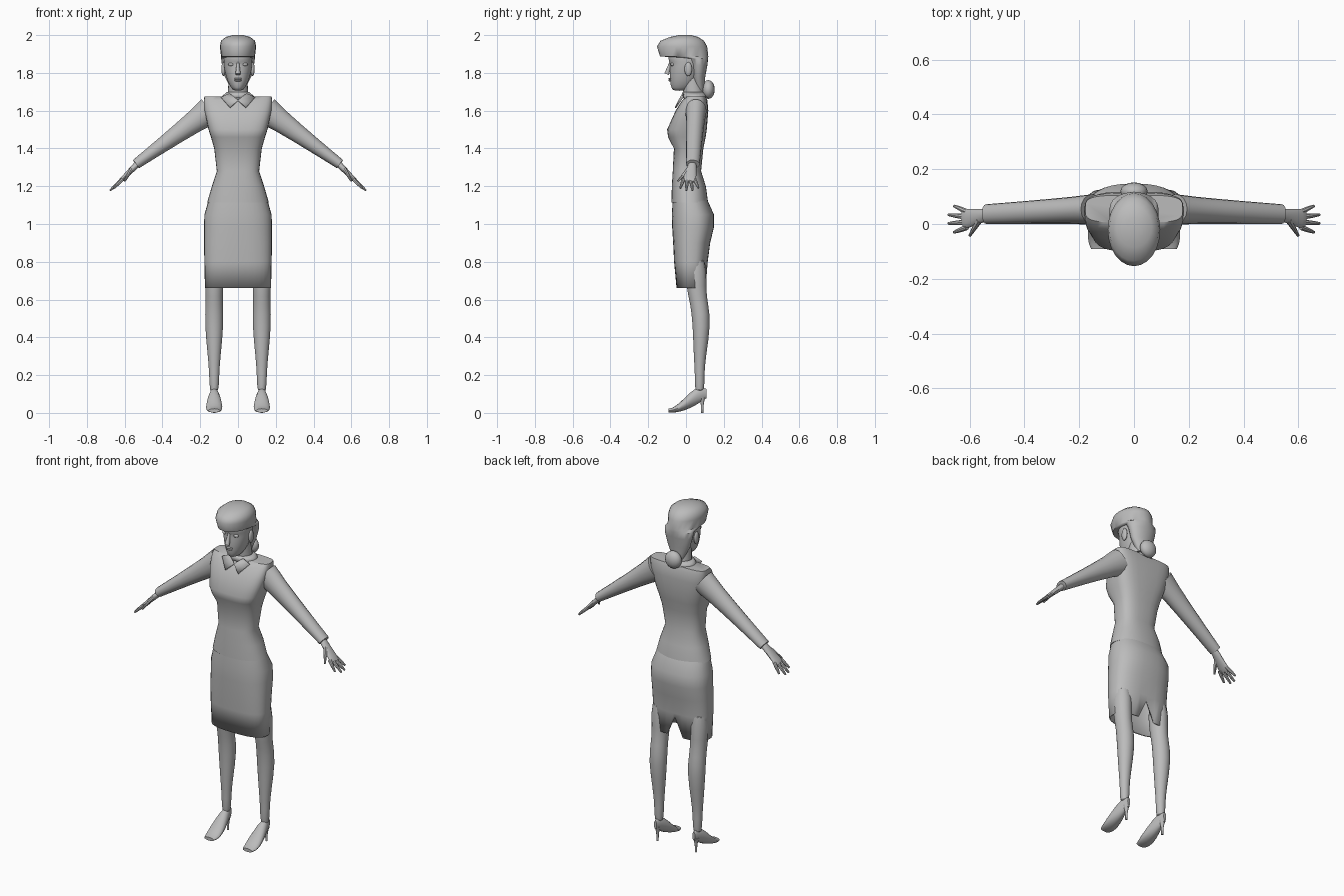
import bpy, bmesh, math
from mathutils import Vector

cube = bpy.data.objects.get("Cube")
if cube:
    bpy.data.objects.remove(cube, do_unlink=True)

tone = (.5, .5, .5, 1)
grey = bpy.data.materials.new("plain_grey")
grey.use_nodes = True
grey.diffuse_color = tone
grey.node_tree.nodes["Principled BSDF"].inputs["Base Color"].default_value = tone


def finish(name, bm, mirror=False, subdivide=False, thickness=0, sharp_angle=40):
    """Turn a bmesh into a shaded object with its modifiers."""
    bmesh.ops.recalc_face_normals(bm, faces=bm.faces)
    mesh = bpy.data.meshes.new(name)
    bm.to_mesh(mesh)
    bm.free()
    mesh.materials.append(grey)
    mesh.shade_smooth()
    mesh.set_sharp_from_angle(angle=math.radians(sharp_angle))
    obj = bpy.data.objects.new(name, mesh)
    bpy.context.collection.objects.link(obj)
    if thickness:
        obj.modifiers.new("Solidify", "SOLIDIFY").thickness = thickness
    if mirror:
        obj.modifiers.new("Mirror", "MIRROR")
    if subdivide:
        obj.modifiers.new("Subdivision", "SUBSURF")


def mix(a, b, t):
    return a + (b - a) * t


def level(z, half, front, back, x=0):
    """Horizontal section: centre and its two half axes."""
    return (Vector((x, (front + back) / 2, z)),
            Vector((half, 0, 0)), Vector((0, (back - front) / 2, 0)))


def loft(rings, sides=24, square=(2, 2), close_start=True, close_end=True):
    """Skin sections; squareness changes evenly from first to last."""
    bm = bmesh.new()
    rows = []
    for k, (centre, u, v) in enumerate(rings):
        power = 2 / mix(square[0], square[1], k / (len(rings) - 1))
        row = []
        for i in range(sides):
            angle = math.tau * i / sides
            s, t = math.cos(angle), math.sin(angle)
            s = math.copysign(abs(s) ** power, s)
            t = math.copysign(abs(t) ** power, t)
            row.append(bm.verts.new(centre + u * s + v * t))
        rows.append(row)
    for low, high in zip(rows, rows[1:]):
        for i in range(sides):
            j = (i + 1) % sides
            bm.faces.new((low[i], low[j], high[j], high[i]))
    if close_start:
        bm.faces.new(rows[0][::-1])
    if close_end:
        bm.faces.new(rows[-1])
    return bm


def limb(start, end, deep, wide, ease=1, steps=5, sides=12):
    """Straight tapered limb; deep and wide give start and end radii."""
    start, end = Vector(start), Vector(end)
    along = (end - start).normalized()
    u = Vector((0, 1, 0))
    u = (u - along * u.dot(along)).normalized()
    v = along.cross(u)
    rings = []
    for k in range(steps + 1):
        t = k / steps
        rings.append((start.lerp(end, t), u * mix(*deep, t ** ease),
                      v * mix(*wide, t ** ease)))
    return loft(rings, sides)


def ball(name, centre, radii, mirror=False):
    bm = bmesh.new()
    bmesh.ops.create_uvsphere(bm, u_segments=16, v_segments=10, radius=1)
    bmesh.ops.scale(bm, vec=radii, verts=bm.verts)
    bmesh.ops.translate(bm, vec=centre, verts=bm.verts)
    finish(name, bm, mirror)


# Fitted jacket with a nipped waist and square shoulders
jacket = loft([
    level(z=1.115, half=.163, front=-.077, back=.117),
    level(z=1.2, half=.138, front=-.075, back=.105),
    level(z=1.28, half=.112, front=-.07, back=.08),
    level(z=1.4, half=.126, front=-.064, back=.092),
    level(z=1.46, half=.143, front=-.095, back=.104),
    level(z=1.5, half=.156, front=-.1, back=.11),
    level(z=1.6, half=.178, front=-.055, back=.118),
    level(z=1.655, half=.181, front=-.02, back=.113),
    level(z=1.675, half=.178, front=.005, back=.105),
], sides=32, square=(2.2, 4))
finish("jacket", jacket)

# Pencil skirt with an open hem, slit into a point at the back
skirt = loft([
    level(z=.66, half=.175, front=-.05, back=.105),
    level(z=.8, half=.178, front=-.063, back=.115),
    level(z=.9, half=.18, front=-.068, back=.128),
    level(z=.98, half=.18, front=-.073, back=.147),
    level(z=1.05, half=.178, front=-.075, back=.148),
    level(z=1.13, half=.155, front=-.07, back=.112),
], sides=32, square=(2.7, 2.3), close_start=False)
skirt.verts.ensure_lookup_table()
skirt.verts[8].co.z = .775
finish("skirt", skirt, thickness=.008)

# Sleeves
sleeve = limb(start=(.15, .053, 1.6), end=(.54, .036, 1.317),
              deep=(.056, .036), wide=(.075, .027), ease=.7, sides=16)
finish("sleeves", sleeve, mirror=True)

# Hands: flat palm, four fanned fingers and a thumb
palm = limb(start=(.52, .036, 1.33), end=(.63, .016, 1.22),
            deep=(.02, .04), wide=(.019, .011))
finish("palms", palm, mirror=True, subdivide=True)
for i, name in enumerate(("index", "middle", "ring", "little")):
    fan = i - 1.5
    finger = limb(start=(.61, .016 + .019 * fan, 1.238),
                  end=(.68 - .01 * fan ** 2, .018 + .032 * fan, 1.176 + .006 * fan ** 2),
                  deep=(.01, .005), wide=(.01, .005), ease=2, sides=8)
    finish(name + "_fingers", finger, mirror=True)
thumb = limb(start=(.565, .015, 1.29), end=(.6, -.043, 1.227),
             deep=(.014, .005), wide=(.012, .005), sides=8)
finish("thumbs", thumb, mirror=True)

# Bare legs with knee and calf
middle = .126
leg = loft([
    level(z=.85, half=.06, front=-.015, back=.115, x=middle),
    level(z=.65, half=.047, front=.002, back=.105, x=middle),
    level(z=.58, half=.046, front=.022, back=.118, x=middle),
    level(z=.47, half=.052, front=.035, back=.133, x=middle),
    level(z=.3, half=.034, front=.04, back=.106, x=middle),
    level(z=.2, half=.026, front=.048, back=.096, x=middle),
    level(z=.1, half=.026, front=.044, back=.1, x=middle),
], sides=16)
finish("legs", leg, mirror=True, subdivide=True)

# High-heeled shoes: the sole climbs smoothly from toe to heel
sections = []
for k in range(11):
    t = k / 10
    climb = t * t * (3 - 2 * t)
    half = .055 * (1 - .6 * t) * math.sqrt(math.sin(math.pi * (.1 + .85 * t)))
    tall = .01 + .033 * math.sin(math.pi * (.9 * t) ** 1.5)
    sections.append((Vector((middle, mix(-.092, .108, t), mix(.012, .102, climb))),
                     Vector((half, 0, 0)), Vector((0, 0, tall))))
finish("shoes", loft(sections, sides=16), mirror=True)
heel = limb(start=(middle, .086, 0), end=(middle, .086, .085),
            deep=(.006, .018), wide=(.006, .018), ease=3)
finish("heels", heel, mirror=True)

# Neck and head
neck = limb(start=(0, .045, 1.64), end=(0, .03, 1.78),
            deep=(.055, .05), wide=(.058, .048), sides=20)
finish("neck", neck)
face = loft([
    level(z=1.705, half=.022, front=-.068, back=0),
    level(z=1.72, half=.036, front=-.078, back=.03),
    level(z=1.755, half=.057, front=-.086, back=.06),
    level(z=1.82, half=.074, front=-.088, back=.09),
    level(z=1.85, half=.076, front=-.083, back=.09),
    level(z=1.87, half=.077, front=-.096, back=.1),
    level(z=1.92, half=.077, front=-.096, back=.1),
], square=(2, 2.2))
finish("face", face, subdivide=True)
nose = limb(start=(0, -.08, 1.858), end=(0, -.102, 1.793),
            deep=(.007, .013), wide=(.006, .014))
finish("nose", nose)
ball("upper_lip", centre=(0, -.084, 1.769), radii=(.022, .009, .005))
ball("lower_lip", centre=(0, -.083, 1.76), radii=(.019, .009, .006))
ball("eyes", centre=(.034, -.07, 1.845), radii=(.018, .012, .01), mirror=True)
ball("ears", centre=(.077, .012, 1.82), radii=(.011, .02, .037), mirror=True)

# Hair: swept back, with an overhanging fringe and a low bun
hair = loft([
    level(z=1.705, half=.032, front=.05, back=.098),
    level(z=1.78, half=.07, front=.03, back=.102),
    level(z=1.84, half=.085, front=.02, back=.113),
    level(z=1.875, half=.089, front=0, back=.117),
    level(z=1.888, half=.09, front=-.138, back=.118),
    level(z=1.94, half=.096, front=-.154, back=.112),
    level(z=1.97, half=.09, front=-.135, back=.095),
    level(z=1.99, half=.065, front=-.085, back=.065),
    level(z=2, half=.025, front=-.035, back=.025),
])
finish("hair", hair, sharp_angle=50)
ball("hair_bun", centre=(0, .118, 1.712), radii=(.05, .034, .05))

# Collar: band round the neck and two pointed flaps
band = loft([
    level(z=1.668, half=.094, front=-.026, back=.116),
    level(z=1.698, half=.06, front=-.018, back=.098),
], close_start=False, close_end=False)
finish("collar_band", band, thickness=.006)
flap = bmesh.new()
outline = [(0, -.04, 1.657), (.042, -.06, 1.617), (.09, -.022, 1.672), (.045, -.018, 1.692)]
flap.faces.new([flap.verts.new(corner) for corner in outline])
finish("collar_flaps", flap, mirror=True, thickness=.008)
